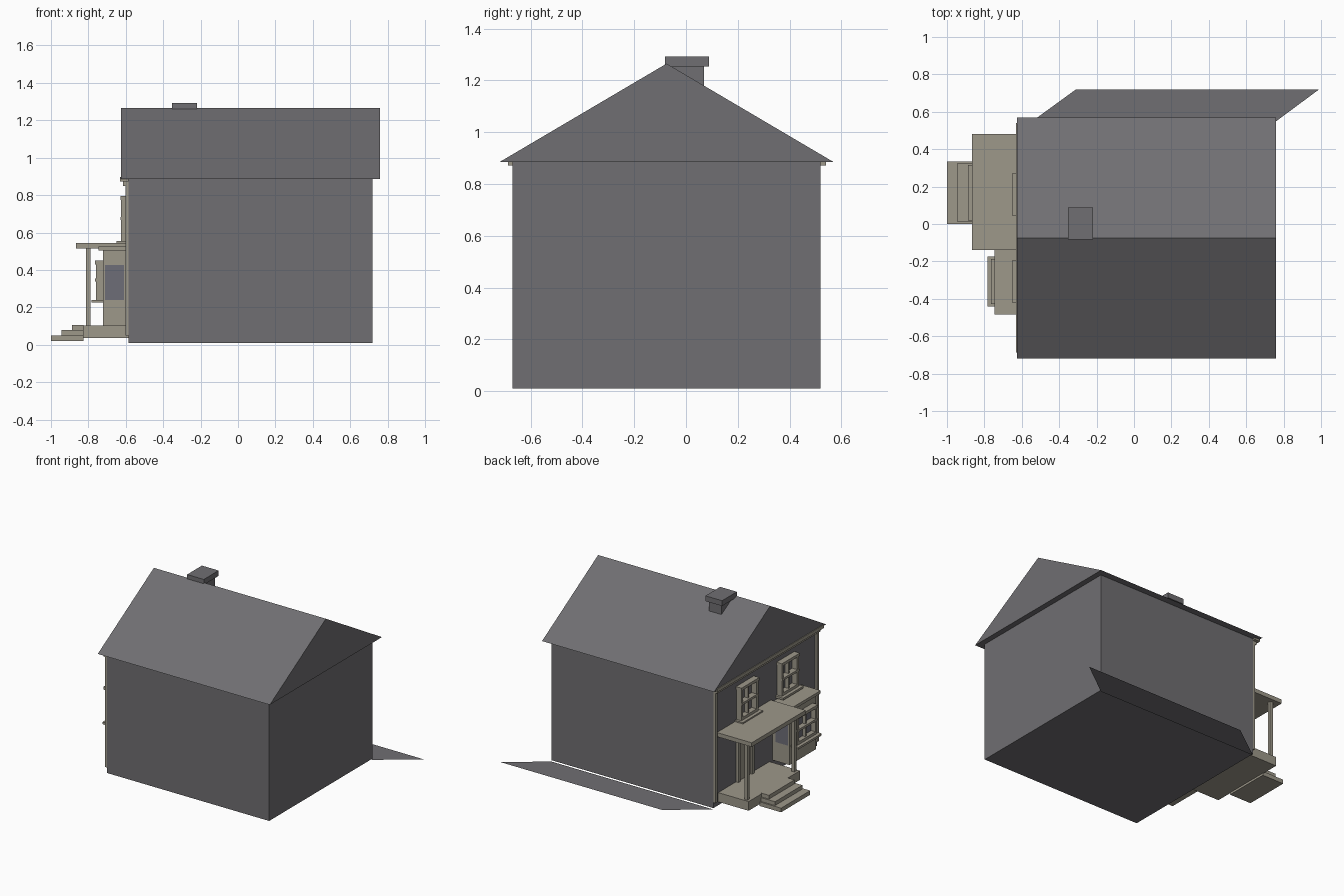
import bpy, bmesh

cube = bpy.data.objects.get("Cube")
if cube:
    bpy.data.objects.remove(cube, do_unlink=True)


def material(name, rgb):
    m = bpy.data.materials.new(name)
    m.use_nodes = True
    m.diffuse_color = (*rgb, 1)
    m.node_tree.nodes["Principled BSDF"].inputs["Base Color"].default_value = (*rgb, 1)
    return m


GREY = material("slate grey", (0.162, 0.158, 0.168))
BEIGE = material("warm beige", (0.34, 0.315, 0.255))
GLASS = material("dusky glass", (0.155, 0.155, 0.185))


def finish(name, bm, mat):
    bmesh.ops.recalc_face_normals(bm, faces=bm.faces)
    me = bpy.data.meshes.new(name)
    bm.to_mesh(me)
    bm.free()
    me.materials.append(mat)
    ob = bpy.data.objects.new(name, me)
    bpy.context.collection.objects.link(ob)
    return ob


def box(name, xs, ys, zs, mat=BEIGE):
    """Box given by its extent along each axis."""
    bm = bmesh.new()
    bmesh.ops.create_cube(bm, size=1)
    for v in bm.verts:
        v.co = [r[0] if c < 0 else r[1] for c, r in zip(v.co, (xs, ys, zs))]
    return finish(name, bm, mat)


def window(name, wall, front, ys, zs, bar=0.02):
    """Sash window facing -x: outer frame, centre bar and meeting rail."""
    (y0, y1), (z0, z1) = ys, zs
    ym, zm = (y0 + y1) / 2, (z0 + z1) / 2
    inner = front + 0.01
    for i, y in enumerate((y0, y1 - bar)):
        box(f"{name}_stile_{i}", (front, wall), (y, y + bar), zs)
    box(name + "_head", (front - 0.004, wall), (y0 - 0.005, y1 + 0.005), (z1 - bar, z1))
    box(name + "_bottom_rail", (front, wall), ys, (z0, z0 + bar))
    box(name + "_meeting_rail", (front - 0.004, wall), ys, (zm - 0.008, zm + 0.008))
    box(name + "_centre_bar", (inner, wall), (ym - 0.006, ym + 0.006), zs)
    box(name + "_sill", (front - 0.024, wall), (y0 - 0.018, y1 + 0.018), (z0 - 0.015, z0))


# House body
WALL = -0.585
box("walls", (WALL, 0.72), (-0.67, 0.52), (0.01, 0.885), GREY)

# Closed gable roof
bm = bmesh.new()
profile = [(-0.72, 0.885), (0.57, 0.885), (-0.075, 1.265)]
face = bm.faces.new([bm.verts.new((-0.625, y, z)) for y, z in profile])
ext = bmesh.ops.extrude_face_region(bm, geom=[face])
new_verts = [g for g in ext["geom"] if isinstance(g, bmesh.types.BMVert)]
bmesh.ops.translate(bm, verts=new_verts, vec=(1.385, 0, 0))
finish("roof", bm, GREY)

# Chimney
box("chimney_shaft", (-0.335, -0.235), (-0.065, 0.07), (1.1, 1.255), GREY)
box("chimney_cap", (-0.352, -0.218), (-0.082, 0.088), (1.253, 1.292), GREY)

# Flat ground panel behind the house
bm = bmesh.new()
corners = [(WALL, 0.52), (0.72, 0.52), (0.99, 0.72), (-0.31, 0.72)]
bm.faces.new([bm.verts.new((x, y, 0)) for x, y in corners])
finish("ground_panel", bm, GREY)

# Trim on the entrance gable
for side, y in (("right", -0.67), ("left", 0.495)):
    box(f"corner_board_{side}", (-0.602, WALL), (y, y + 0.025), (0.05, 0.872))
box("frieze_board", (-0.615, WALL), (-0.67, 0.52), (0.85, 0.885))
box("frieze_moulding", (-0.63, WALL), (-0.688, 0.54), (0.872, 0.896))

# Upper windows, mirrored about the ridge line
for side, ys in (("right", (-0.405, -0.21)), ("left", (0.06, 0.255))):
    window(f"upper_window_{side}", WALL, -0.625, ys, (0.555, 0.795))

# Porch
box("porch_floor", (-0.83, WALL), (-0.125, 0.465), (0.035, 0.102))
box("porch_roof", (-0.865, WALL), (-0.14, 0.48), (0.515, 0.545))
for side, y in (("right", -0.11), ("left", 0.43)):
    box(f"porch_post_{side}", (-0.812, -0.788), (y, y + 0.024), (0.1, 0.516))

# Steps, each shorter and taller than the last
for i in range(3):
    x, inset = -1 + 0.056 * i, 0.01 * i
    box(f"step_{i}", (x, -0.825), (inset, 0.335 - inset), (0.02, 0.05 + 0.028 * i))

# Front door with its casing
box("door_panel", (-0.592, WALL), (0.1, 0.235), (0.1, 0.44))
for side, y in (("right", 0.075), ("left", 0.235)):
    box(f"door_casing_{side}", (-0.605, WALL), (y, y + 0.025), (0.1, 0.46))
box("door_casing_top", (-0.605, WALL), (0.1, 0.235), (0.44, 0.46))

# Bay window
box("bay_body", (-0.722, WALL), (-0.465, -0.16), (0.1, 0.506))
box("bay_roof", (-0.745, WALL), (-0.485, -0.14), (0.504, 0.525))
for side, y in (("right", -0.469), ("left", -0.161)):
    box(f"bay_side_glass_{side}", (-0.71, -0.61), (y, y + 0.005), (0.24, 0.425), GLASS)
box("bay_front_glass", (-0.726, -0.72), (-0.41, -0.2), (0.25, 0.44), GLASS)
window("bay_window", -0.722, -0.76, (-0.422, -0.193), (0.24, 0.45))
